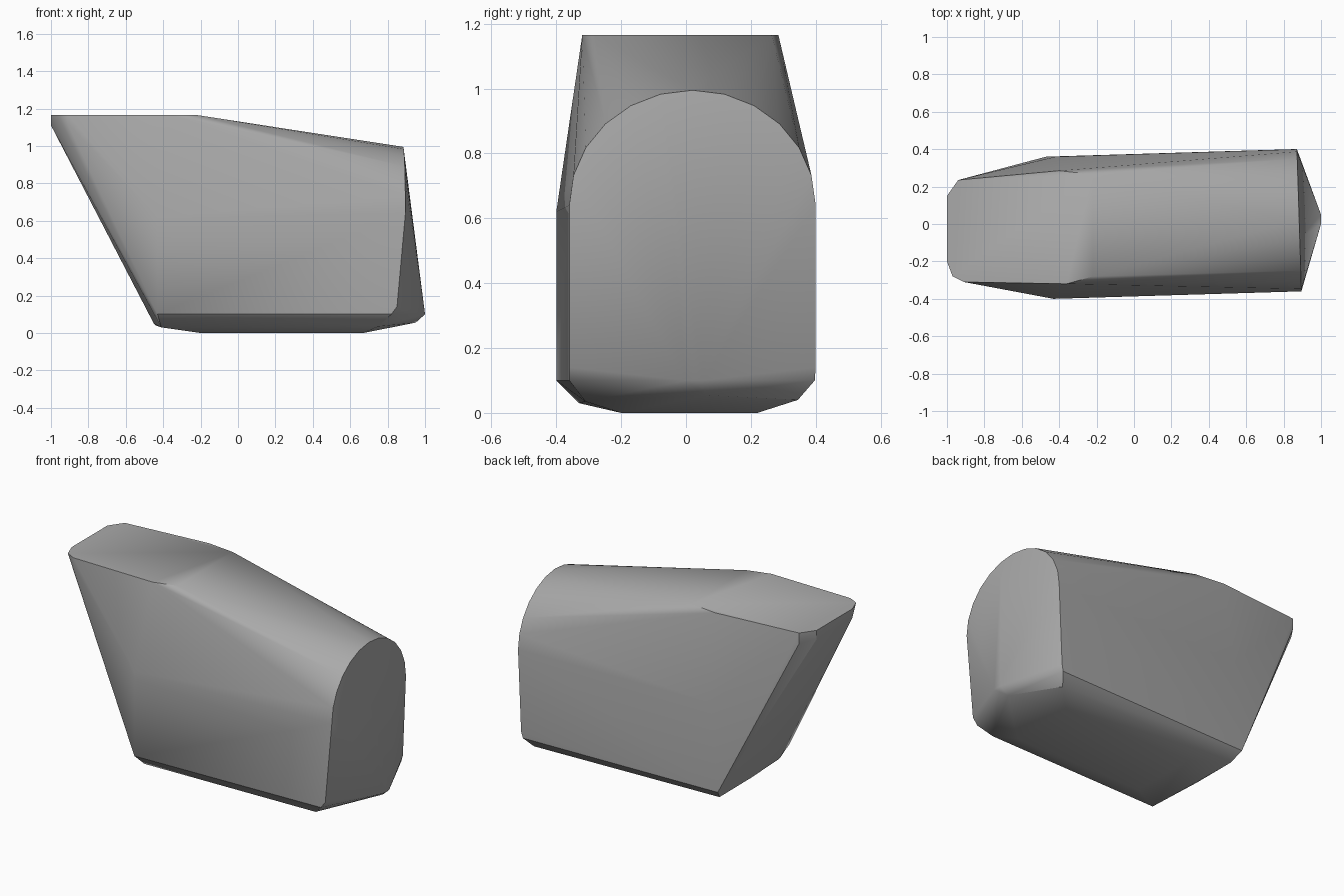
import bpy
import bmesh
from math import cos, sin, pi, radians

default = bpy.data.objects.get("Cube")
if default:
    bpy.data.objects.remove(default, do_unlink=True)


def make_material(name, colour):
    mat = bpy.data.materials.new(name)
    mat.use_nodes = True
    mat.diffuse_color = colour
    mat.node_tree.nodes["Principled BSDF"].inputs["Base Color"].default_value = colour
    return mat


def make_hull(name, points, mat):
    """Wrap the section points in one convex skin, with flat areas merged."""
    mesh = bpy.data.meshes.new(name)
    bm = bmesh.new()
    for point in points:
        bm.verts.new(point)
    hull = bmesh.ops.convex_hull(bm, input=bm.verts[:])
    inside = set(hull["geom_interior"]) | set(hull["geom_unused"])
    loose = [g for g in inside if isinstance(g, bmesh.types.BMVert)]
    bmesh.ops.delete(bm, geom=loose, context="VERTS")
    bmesh.ops.dissolve_limit(bm, angle_limit=radians(0.5),
                             verts=bm.verts[:], edges=bm.edges[:])
    bmesh.ops.recalc_face_normals(bm, faces=bm.faces[:])
    bm.to_mesh(mesh)
    bm.free()
    mesh.materials.append(mat)
    obj = bpy.data.objects.new(name, mesh)
    bpy.context.collection.objects.link(obj)
    return obj


# Arched rim of the blunt end
arch_steps = 12
arch_rim = []
for i in range(arch_steps + 1):
    a = pi * i / arch_steps
    arch_rim.append((0.883 - 0.012 * cos(a), 0.02 + 0.38 * cos(a), 0.64 + 0.355 * sin(a)))

# Flat top outline, with its sloping tail
top_outline = [(x, y, 1.165) for x, y in (
    (-1, -0.2), (-1, 0.15), (-0.94, 0.235), (-0.4, 0.285), (-0.22, 0.265),
    (-0.22, -0.28), (-0.36, -0.32), (-0.91, -0.31), (-0.97, -0.28))]

# Lip under the overhanging end
lip = [(-1, -0.2, 1.11), (-1, 0.15, 1.11), (-0.94, 0.235, 1.1), (-0.91, -0.31, 1.12)]

# Upright walls: lower corners and shoulder line
walls = [(-0.43, -0.4, 0.1), (-0.43, -0.4, 0.62), (0.82, -0.36, 0.1), (0.85, -0.36, 0.14),
         (-0.47, 0.36, 0.1), (-0.42, 0.36, 0.64), (0.84, 0.397, 0.1), (0.85, 0.4, 0.14)]

# Chamfered underside and flat base
underside = [(-0.41, -0.33, 0.03), (0.75, -0.31, 0.035),
             (-0.44, 0.3, 0.04), (0.8, 0.345, 0.04), (-0.45, 0, 0.05)]
base = [(x, y, 0) for x in (-0.2, 0.67) for y in (-0.2, 0.22)]

# Pointed tip low on the blunt end
tip = [(1, 0, 0.1), (1, 0.05, 0.1), (0.95, 0.06, 0.055)]

grey = make_material("plain grey", (0.4, 0.4, 0.4, 1))
body = make_hull("angled_body",
                 arch_rim + top_outline + lip + walls + underside + base + tip, grey)

bpy.ops.object.select_all(action="DESELECT")
body.select_set(True)
bpy.context.view_layer.objects.active = body
bpy.ops.object.shade_smooth_by_angle(angle=radians(30))
